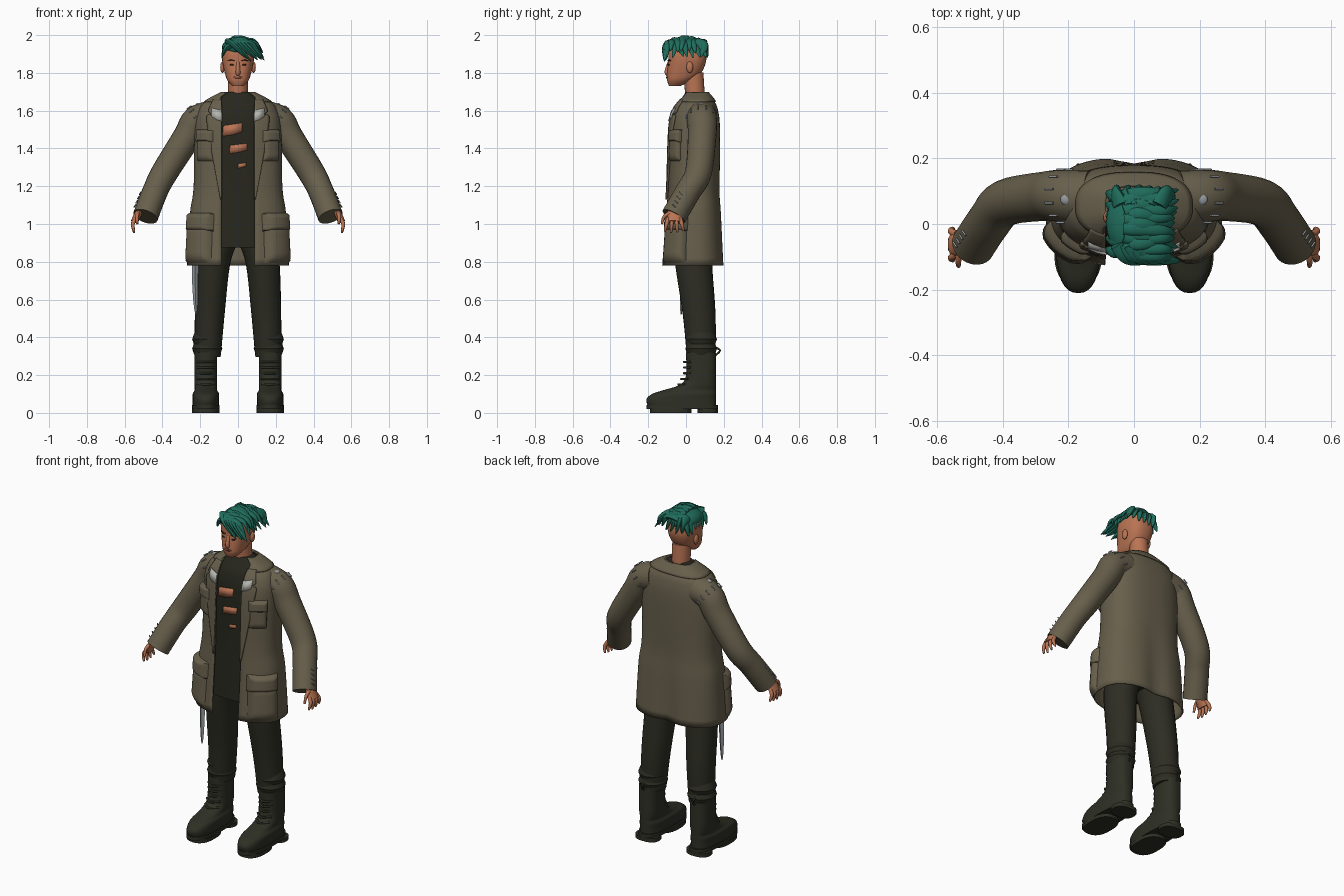
import bpy, bmesh, math, random
from math import sin, cos, pi, copysign
from mathutils import Vector, Matrix

cube = bpy.data.objects.get("Cube")
if cube:
    bpy.data.objects.remove(cube)
random.seed(4)
made = []
SQUARE = 0.8  # squareness of stacked cross-sections


def material(name, *rgb):
    mat = bpy.data.materials.new(name)
    mat.use_nodes = True
    mat.diffuse_color = (*rgb, 1)
    bsdf = next(node for node in mat.node_tree.nodes if node.type == 'BSDF_PRINCIPLED')
    bsdf.inputs["Base Color"].default_value = (*rgb, 1)
    bsdf.inputs["Roughness"].default_value = 0.8
    return mat


COAT = material("olive brown cloth", .136, .115, .072)
SHIRT = material("black cloth", .02, .02, .013)
TROUSER = material("dark trouser cloth", .026, .026, .017)
BOOT = material("dark boot leather", .027, .029, .018)
SKIN = material("skin", .49, .175, .088)
HAIR = material("teal hair", .014, .15, .105)
METAL = material("grey metal", .3, .32, .34)
PALE = material("pale torn lining", .46, .46, .43)
DARK = material("dark brown", .05, .02, .013)
LIPS = material("lips", .33, .1, .06)


def finish(bm, name, mat, mirror=False, thick=0, outward=False):
    bmesh.ops.recalc_face_normals(bm, faces=bm.faces[:])
    if outward:
        side = sum(face.normal.xy.dot(face.calc_center_median().xy - Vector((0, .05))) for face in bm.faces)
        if side < 0:
            bmesh.ops.reverse_faces(bm, faces=bm.faces[:])
    mesh = bpy.data.meshes.new(name)
    bm.to_mesh(mesh)
    bm.free()
    mesh.materials.append(mat)
    part = bpy.data.objects.new(name, mesh)
    bpy.context.scene.collection.objects.link(part)
    if thick:
        part.modifiers.new("thickness", 'SOLIDIFY').thickness = thick
    if mirror:
        part.modifiers.new("mirror", 'MIRROR')
    made.append(part)


def spline(keys, steps=5):
    """Smooth rows through the given keys."""
    rows, last = [], len(keys) - 1
    for i in range(last):
        before, start, end, after = (keys[max(0, min(last, i + k))] for k in (-1, 0, 1, 2))
        for j in range(steps):
            u = j / steps
            rows.append([b + u*(c - a)/2 + u*u*(a - 2.5*b + 2*c - d/2) + u**3*(3*b - a - 3*c + d)/2
                         for a, b, c, d in zip(before, start, end, after)])
    return rows + [list(keys[-1])]


def skin(name, rings, mat, closed=True, **options):
    bm = bmesh.new()
    loops = [[bm.verts.new(point) for point in ring] for ring in rings]
    count = len(loops[0])
    for low, high in zip(loops, loops[1:]):
        for i in range(count if closed else count - 1):
            k = (i + 1) % count
            bm.faces.new((low[i], low[k], high[k], high[i]))
    if closed:
        bm.faces.new(loops[0])
        bm.faces.new(loops[-1])
    finish(bm, name, mat, outward=not closed, **options)


def rim(row, turn, off=0, shift=0):
    """Point on a rounded cross-section (height, half width, front, back)."""
    height, wide, fore, back = row
    s, c = sin(turn), cos(turn)
    return Vector((shift + copysign((wide + off) * abs(s)**SQUARE, s),
                   (fore + back)/2 - copysign(((back - fore)/2 + off) * abs(c)**SQUARE, c), height))


def stack(name, rows, mat, shift=0, count=36, **options):
    skin(name, [[rim(row, 2*pi*i/count, 0, shift) for i in range(count)] for row in rows], mat, **options)


def turn_at(x, wide):
    return copysign(math.asin(min(1, abs(x)/wide)**(1/SQUARE)), x)


def gap(row):
    return min(.088, row[1]*.7)


def open_stack(name, rows, mat, off=0, count=60):
    rings = []
    for row in rows:
        start = turn_at(gap(row), row[1])
        ring = [rim(row, start + 2*(pi - start)*i/count, off) for i in range(count + 1)]
        for point in ring:  # soft crease down the back
            if point.y > .05:
                point.y -= .04 * math.exp(-(point.x/.06)**2) * max(0, 1.3 - point.z)
        rings.append(ring)
    skin(name, rings, mat, closed=False, thick=.008)


def row_at(rows, z):
    for low, high in zip(rows, rows[1:]):
        if low[0] <= z <= high[0]:
            u = (z - low[0]) / (high[0] - low[0])
            return [a + (b - a)*u for a, b in zip(low, high)]
    return rows[-1]


def front(rows, x, z, off):
    row = row_at(rows, z)
    return rim(row, turn_at(x, row[1]), off)


def plate(name, rows, outline, mat, off=.004, mirror=False):
    bm = bmesh.new()
    bm.faces.new([bm.verts.new(front(rows, x, z, off)) for x, z in outline])
    finish(bm, name, mat, mirror, .004, True)


def shard(x, z, w, h):
    return [(x - w, z - h), (x, z - h*.8), (x + w, z - h/3), (x + w, z + h), (x, z + h*.8), (x - w*.9, z + h*.6)]


def lens(x, z, w, h):
    return [(x + w*cos(pi*i/5), z + h*sin(pi*i/5)) for i in range(10)]


def pocket(name, turns, heights, bulge, count=14):
    grid = []
    for j in range(count + 1):
        row = row_at(coat, heights[0] + (heights[1] - heights[0])*j/count)
        edges = [min(i, j, count - i, count - j) / count for i in range(count + 1)]
        grid.append([rim(row, turns[0] + (turns[1] - turns[0])*i/count, bulge*min(1, edge*5)**.5 - .003)
                     for i, edge in enumerate(edges)])
    skin(name, grid, COAT, closed=False, mirror=True)


def tube(name, points, radius, mat, taper=lambda u: 1, flat=1, count=12, **options):
    centres = [Vector(point) for point in spline(points)]
    last, rings = len(centres) - 1, []
    for i, centre in enumerate(centres):
        along = centres[min(i + 1, last)] - centres[max(i - 1, 0)]
        across = along.cross(Vector((0, 1, 0))).normalized() * radius * taper(i/last)
        deep = across.cross(along.normalized()) * flat
        rings.append([centre + across*cos(2*pi*k/count) + deep*sin(2*pi*k/count) for k in range(count)])
    skin(name, rings, mat, **options)


def blob(name, centre, size, mat, mirror=False):
    bm = bmesh.new()
    bmesh.ops.create_uvsphere(bm, u_segments=24, v_segments=14, radius=1,
                              matrix=Matrix.Translation(centre) @ Matrix.Diagonal((*size, 1)))
    finish(bm, name, mat, mirror)


# Boots: upper, soles, laces and pull loop
instep = [(.03, -.2), (.07, -.21), (.1, -.18), (.12, -.12), (.15, -.03), (.2, 0), (.32, 0)]
stack("boot_uppers", spline([(z, .06 if z > .1 else .07, fore, .16) for z, fore in instep]),
      BOOT, shift=.17, mirror=True)
for name, base, fore, back in (("boot_welts", .02, -.21, .17), ("boot_soles", 0, -.19, .03),
                               ("boot_heels", 0, .06, .17)):
    stack(name, [(base + rise, .073, fore, back) for rise in (0, .023)], BOOT, shift=.17, mirror=True)
for i in range(5):
    y, z = -.04 + .03*min(1, i/2), .15 + .03*i
    tube("boot_laces", [(.17 + side*.045, y + .035*abs(side), z) for side in (-1, 0, 1)], .006, BOOT, mirror=True)
tube("boot_loops", [(.17, .15, .3), (.17, .18, .33), (.17, .15, .35)], .005, BOOT, mirror=True)

# Trousers with bunched ankles
tube("trouser_legs", [(.09, .04, .95), (.13, .04, .8), (.15, .07, .52), (.16, .08, .3)], .1, TROUSER,
     taper=lambda u: 1 - .32*u, flat=1.1, count=24, mirror=True)
for z in (.34, .39):
    tube("trouser_bunches", [(.163, .08, z + rise) for rise in (-.04, 0, .04)], .08, TROUSER,
         taper=lambda u: 1 - abs(u - .5)*.4, flat=1.05, count=24, mirror=True)

# Coat body and collar, with the torn shirt following inside
coat = spline([(.78, .27, -.13, .205), (1.05, .255, -.11, .19), (1.2, .235, -.1, .18), (1.5, .23, -.09, .18),
               (1.6, .21, -.07, .17), (1.65, .17, -.04, .15), (1.7, .08, 0, .11)])
open_stack("coat_body", coat, COAT)
open_stack("coat_collar", [row for row in coat if row[0] >= 1.65], COAT, off=.009)
shirt = [(z, wide*.8, fore*.8, back*.8) for z, wide, fore, back in coat if z > .86]
stack("shirt", shirt, SHIRT)
for tear in ((-.03, 1.5, .05, .035), (0, 1.4, .045, .027), (.02, 1.31, .022, .014)):
    plate("shirt_tear", shirt, shard(*tear), SKIN, off=.006)

# Lapels and pockets
lapel = []
for z, edge in spline([(1.13, .09), (1.3, .12), (1.55, .16), (1.58, .135), (1.6, .15), (1.66, .125)]):
    start = gap(row_at(coat, z)) - .005
    lapel.append([front(coat, start + (edge - start)*i/6, z, .01) for i in range(7)])
skin("coat_lapels", lapel, COAT, closed=False, thick=.009, mirror=True)
plate("lapel_patches", coat, shard(.105, 1.58, .026, .035), PALE, off=.014, mirror=True)
pocket("breast_pockets", (.48, 1.12), (1.33, 1.47), .02)
pocket("breast_pocket_flaps", (.45, 1.15), (1.43, 1.5), .026)
pocket("hip_pockets", (.45, 1.42), (.79, 1.01), .028)
pocket("hip_pocket_flaps", (.42, 1.45), (.96, 1.06), .033)

# Sleeves with stitched seams and studs
tube("sleeves", [(.14, .08, 1.57), (.22, .085, 1.545), (.27, .085, 1.46), (.39, .065, 1.27), (.44, .01, 1.17),
                 (.49, -.065, 1.04)], .084, COAT, taper=lambda u: 1 - .2*min(1, u*1.3), count=24, mirror=True)
outer, along = Vector((.6, 0, .8)), Vector((.8, 0, -.6))
for i in range(8):
    turn = pi*(i - .5)/6
    seam = Vector((.21, .085, 1.552)) + .084*(outer*sin(turn) + Vector((0, cos(turn), 0)))
    tube("shoulder_stitches", [seam - along*.015, seam + along*.015], .0035, METAL, mirror=True)
blob("shoulder_studs", (.207, .075, 1.632), (.017, .017, .009), METAL, True)
for i in range(4):
    stitch = Vector((.513, -.035, 1.17)) + i*Vector((.009, -.012, -.022))
    tube("cuff_stitches", [stitch, stitch + Vector((.01, .015, -.015))], .003, METAL, mirror=True)

# Hands
tube("palms", [(.5, -.055, 1.1), (.525, -.06, 1.06), (.55, -.063, 1.01)], .019, SKIN, flat=2, mirror=True)
for i in range(4):
    y, spread = -.094 + .021*i, -.018 + .012*i
    tube("fingers", [(.54, y, 1.03), (.557, y + spread/2, 1), (.55, y + spread, .95 + .008*abs(i - 1.3))],
         .011, SKIN, taper=lambda u: 1 - .6*u**3, mirror=True)
tube("thumbs", [(.53, -.08, 1.06), (.535, -.115, 1.04), (.534, -.128, 1)], .012, SKIN,
     taper=lambda u: 1 - u/2, mirror=True)

# Head and face
tube("neck", [(0, .05, 1.64), (0, .04, 1.8)], .052, SKIN, count=24)
head = spline([(1.73, .03, -.09, -.03), (1.76, .056, -.1, .03), (1.8, .07, -.1, .08), (1.86, .083, -.094, .106),
               (1.91, .083, -.092, .105), (1.95, .07, -.075, .09), (1.975, .04, -.04, .05)])
stack("head", head, SKIN)
tube("nose", [(0, -.088, 1.86), (0, -.101, 1.81), (0, -.093, 1.79)], .013, SKIN,
     taper=lambda u: .6 + .7*u - .5*u**4)
blob("ears", (.082, .02, 1.83), (.012, .018, .03), SKIN, True)
plate("eyebrows", head, lens(.036, 1.866, .019, .004), DARK, mirror=True)
plate("eyes", head, lens(.033, 1.843, .011, .004), DARK, mirror=True)
plate("mouth", head, lens(0, 1.776, .024, .006), LIPS)


def lock(name, *points):
    tube(name, points, random.uniform(.013, .017), HAIR, taper=lambda u: 1 - .9*u**3, flat=1.6)


def stray():
    return random.uniform(-.01, .01)


# Swept hair: crown, layered long locks over the left, fringe, short right and back locks
blob("hair_crown", (-.002, .003, 1.935), (.083, .108, .053), HAIR)
for layer in range(2):
    for i in range(7 - layer):
        y = -.09 + .03*i + .015*layer
        top = 1.98 - 2.4*y*y
        lock("long_lock", (-.06 + .03*layer, y*.8, top - .03*(1 - layer)), (.01, y, top + stray()/2),
             (.08 + .01*layer, y + stray(), 1.95 + .01*layer),
             (.127 + stray(), y + 2*stray(), 1.88 + .03*layer + stray()))
for i in range(6):
    x = .018*i
    lock("fringe_lock", (x - .05, -.06, 1.965), (x - .02, -.1, 1.945), (x + .05, -.114, 1.87 + stray()))
for i in range(6):
    y = -.085 + .034*i
    lock("right_lock", (-.02, y*.85, 1.965 - 2*y*y), (-.06, y, 1.95 - 2*y*y), (-.085, y + .01, 1.885 + stray()))
    x = y + .025
    lock("back_lock", (x*.7, .055, 1.966), (x*.9, .095, 1.945), (x + .015, .115 - 3*x*x, 1.89 + stray()))

# Blade hanging at the right hip
tube("hip_blade", [(-.226, -.01, .84), (-.227, -.015, .7), (-.222, -.026, .52)], .017, METAL,
     taper=lambda u: 1 - .8*u**4, flat=.8, count=4)

# Smooth shading with crisp edges
for part in bpy.context.selected_objects:
    part.select_set(False)
for part in made:
    part.select_set(True)
bpy.context.view_layer.objects.active = made[0]
bpy.ops.object.shade_smooth_by_angle(angle=math.radians(40))
